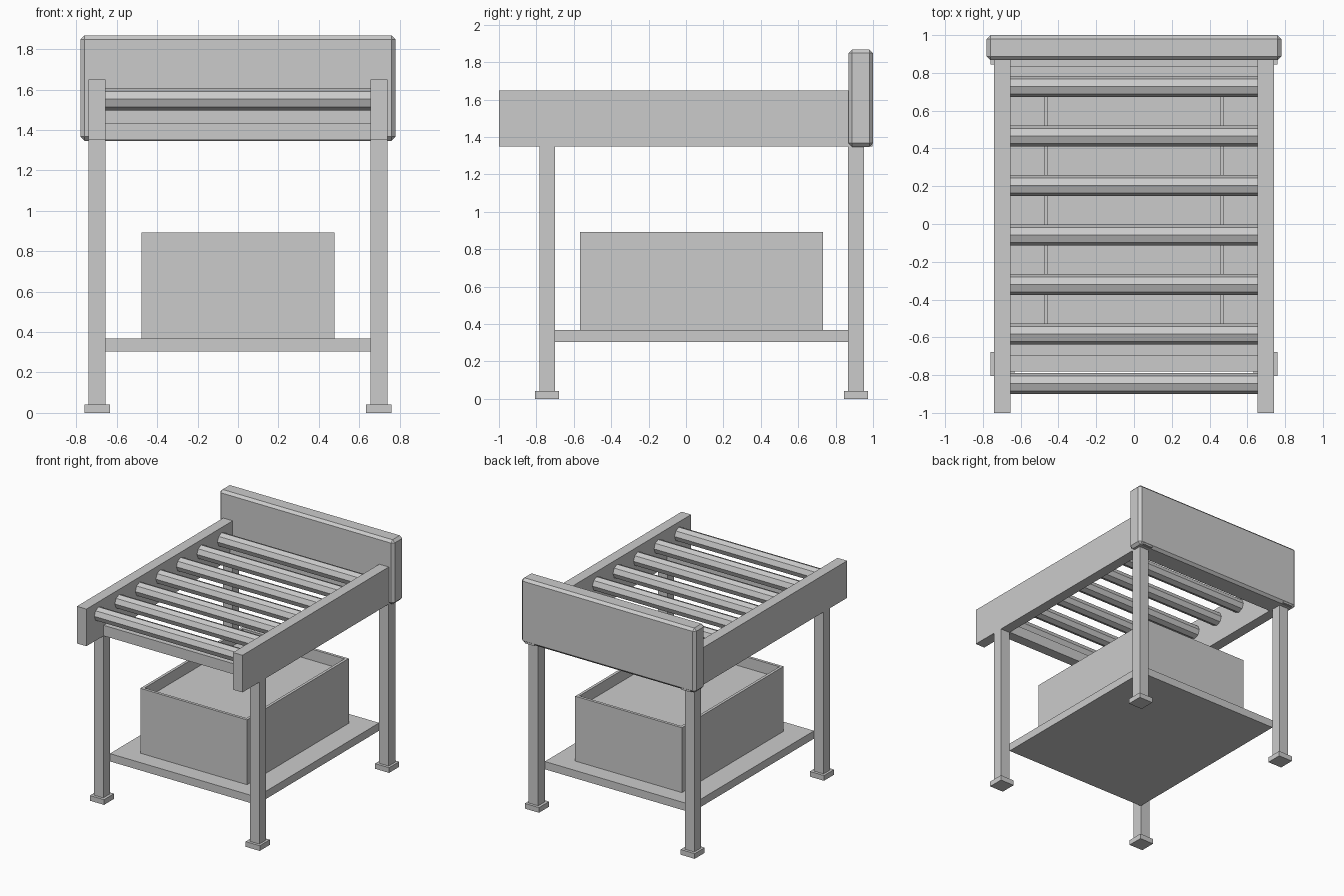
import bpy, bmesh, math

if "Cube" in bpy.data.objects:
    bpy.data.objects.remove(bpy.data.objects["Cube"])


def finish(name, bm):
    me = bpy.data.meshes.new(name)
    bm.to_mesh(me)
    bm.free()
    ob = bpy.data.objects.new(name, me)
    bpy.context.collection.objects.link(ob)
    return ob


def box(name, x, y, z, bevel=0):
    """Box from (min, max) ranges on each axis."""
    bm = bmesh.new()
    bmesh.ops.create_cube(bm, size=1)
    for v in bm.verts:
        v.co = [r[0] if c < 0 else r[1] for c, r in zip(v.co, (x, y, z))]
    ob = finish(name, bm)
    if bevel:
        m = ob.modifiers.new("bevel", 'BEVEL')
        m.width = bevel
        m.segments = 1
    return ob


IN, OUT = 0.655, 0.74

# side rails, legs and feet on both sides
for side, s in (("left", -1), ("right", 1)):
    def xr(a, b):
        return tuple(sorted((s * a, s * b)))
    box(f"{side}_rail", xr(IN, OUT), (-1, 0.998), (1.35, 1.65))
    for end, y in (("front", -0.742), ("back", 0.909)):
        box(f"{end}_{side}_leg", xr(IN, OUT), (y - 0.042, y + 0.042), (0.04, 1.35))
        box(f"{end}_{side}_foot", xr(0.633, 0.759), (y - 0.064, y + 0.064), (0, 0.042))

# cross bars under the rollers
box("front_crossbar", (-IN, IN), (-0.78, -0.695), (1.35, 1.435))
box("back_crossbar", (-IN, IN), (0.832, 0.915), (1.35, 1.435))

# bevelled end board
box("end_board", (-0.78, 0.78), (0.868, 1.0), (1.347, 1.868), 0.02)

# lower shelf
box("shelf", (-IN, IN), (-0.7, 0.867), (0.305, 0.368))

# octagonal rollers, corner upwards
for i in range(7):
    bm = bmesh.new()
    bmesh.ops.create_cone(bm, cap_ends=True, segments=8, radius1=0.055,
                          radius2=0.055, depth=2 * IN)
    ob = finish(f"roller_{i + 1}", bm)
    ob.rotation_euler = (0, math.pi / 2, 0)
    ob.location = (0, 0.728 - 0.262 * i, 1.553)

# storage bin: inset the top face and push it down
bin_box = box("storage_bin", (-0.477, 0.477), (-0.566, 0.733), (0.368, 0.892))
bm = bmesh.new()
bm.from_mesh(bin_box.data)
bm.normal_update()
top = max(bm.faces, key=lambda f: f.calc_center_median().z)
bmesh.ops.inset_region(bm, faces=[top], thickness=0.032)
walls = bmesh.ops.extrude_discrete_faces(bm, faces=[top])["faces"]
bmesh.ops.translate(bm, verts=walls[0].verts[:], vec=(0, 0, -0.09))
bm.to_mesh(bin_box.data)
bm.free()
